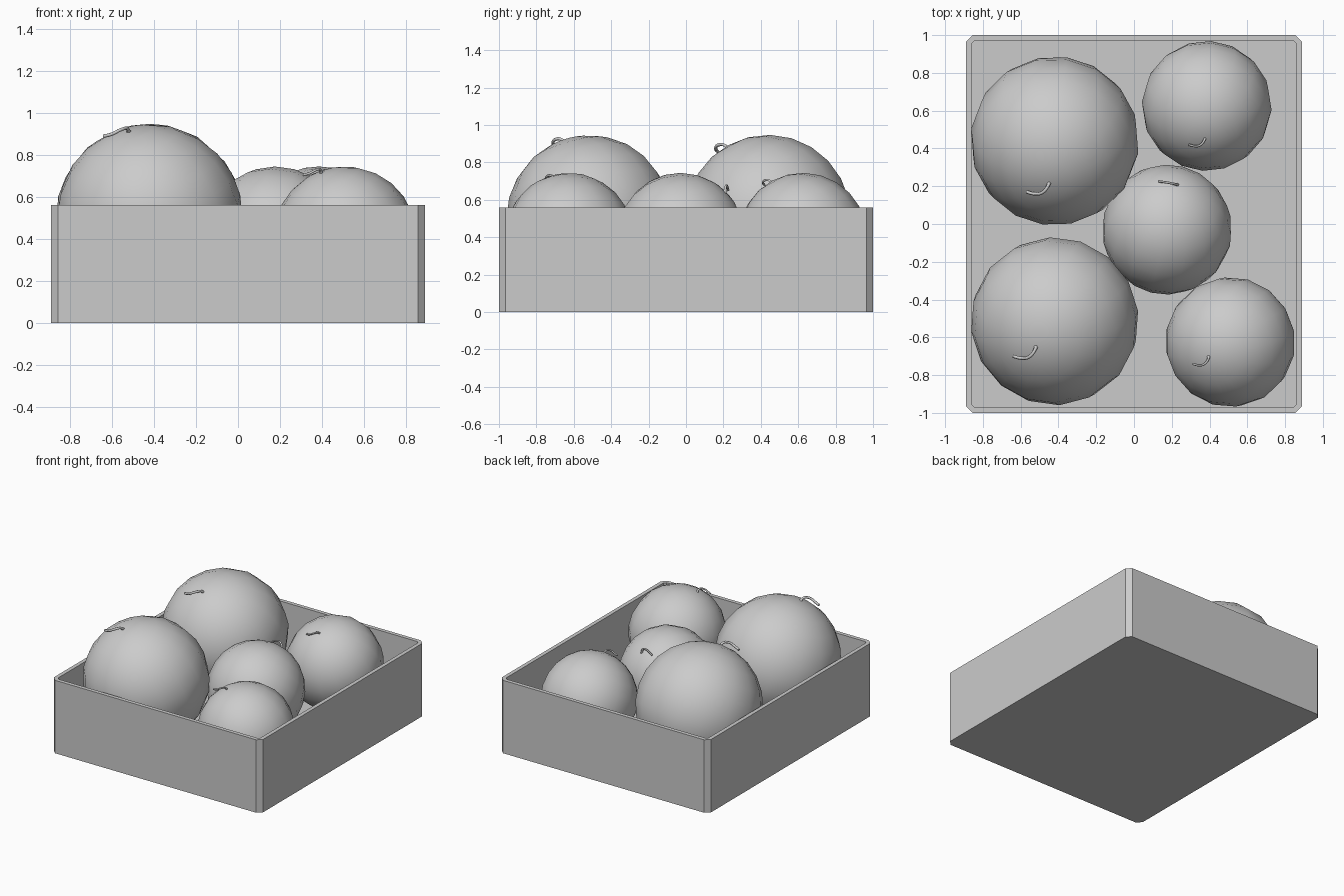
import bpy, bmesh
from mathutils import Vector

cube = bpy.data.objects.get("Cube")
if cube:
    bpy.data.objects.remove(cube)

GREY = (0.6, 0.6, 0.6, 1)
mat = bpy.data.materials.new("plain grey")
mat.diffuse_color = GREY
mat.use_nodes = True
mat.node_tree.nodes["Principled BSDF"].inputs["Base Color"].default_value = GREY


def add_object(name, bm):
    bmesh.ops.recalc_face_normals(bm, faces=bm.faces)
    mesh = bpy.data.meshes.new(name)
    bm.to_mesh(mesh)
    bm.free()
    mesh.materials.append(mat)
    obj = bpy.data.objects.new(name, mesh)
    bpy.context.collection.objects.link(obj)
    return obj


# Open crate: chamfered rectangles joined from outside bottom to inner floor
def chamfered_loop(bm, hx, hy, c, z):
    pts = [(hx, hy - c), (hx - c, hy), (c - hx, hy), (-hx, hy - c),
           (-hx, c - hy), (c - hx, -hy), (hx - c, -hy), (hx, c - hy)]
    return [bm.verts.new((x, y, z)) for x, y in pts]


bm = bmesh.new()
loops = [chamfered_loop(bm, *spec) for spec in (
    (0.89, 1.0, 0.035, 0), (0.89, 1.0, 0.035, 0.56),
    (0.86, 0.97, 0.015, 0.56), (0.86, 0.97, 0.015, 0.05))]
for a, b in zip(loops, loops[1:]):
    for i in range(8):
        j = (i + 1) % 8
        bm.faces.new((a[i], a[j], b[j], b[i]))
bm.faces.new(loops[0])
bm.faces.new(loops[-1])
add_object("crate", bm)


# Fruit: smooth sphere with its pole tilted towards the stem
def add_fruit(name, centre, radius, stem_base):
    bm = bmesh.new()
    bmesh.ops.create_uvsphere(bm, u_segments=16, v_segments=12, radius=1)
    tilt = (Vector(stem_base) - Vector(centre)).to_track_quat("Z", "Y")
    for v in bm.verts:
        v.co = tilt @ v.co * radius + Vector(centre)
    for f in bm.faces:
        f.smooth = True
    add_object(name, bm)


# Stem: thin hooked tube, flared where it joins the fruit
def add_stem(name, base, path, size):
    curve = bpy.data.curves.new(name, "CURVE")
    curve.dimensions = "3D"
    curve.bevel_depth = 0.011 * size
    curve.bevel_resolution = 1
    curve.use_fill_caps = True
    curve.resolution_u = 4
    spline = curve.splines.new("BEZIER")
    spline.bezier_points.add(len(path) - 1)
    for i, (p, offset) in enumerate(zip(spline.bezier_points, path)):
        p.co = Vector(base) + Vector(offset) * size
        p.handle_left_type = p.handle_right_type = "AUTO"
        p.radius = 1.3 if i == 0 else 0.8
    curve.materials.append(mat)
    obj = bpy.data.objects.new(name, curve)
    bpy.context.collection.objects.link(obj)


HOOK = [(0, 0, -0.03), (-0.004, -0.03, 0.012), (-0.035, -0.068, 0.01),
        (-0.08, -0.075, -0.012), (-0.12, -0.065, -0.022)]
SIDE_HOOK = [(0, 0, -0.03), (-0.03, 0.01, 0.045),
             (-0.08, 0.02, 0.05), (-0.15, 0.03, 0.015)]

# name, centre, radius, stem base, stem shape, stem size
FRUITS = [
    ("large_fruit_back", (-0.42, 0.44, 0.5), 0.447, (-0.45, 0.235, 0.88), HOOK, 1),
    ("large_fruit_front", (-0.42, -0.515, 0.5), 0.445, (-0.52, -0.635, 0.91), HOOK, 1),
    ("small_fruit_back", (0.385, 0.625, 0.4), 0.344, (0.375, 0.465, 0.695), HOOK, 0.7),
    ("small_fruit_middle", (0.175, -0.03, 0.4), 0.344, (0.235, 0.205, 0.64), SIDE_HOOK, 0.7),
    ("small_fruit_front", (0.51, -0.625, 0.4), 0.344, (0.395, -0.695, 0.72), HOOK, 0.7),
]
for name, centre, radius, base, path, size in FRUITS:
    add_fruit(name, centre, radius, base)
    add_stem(name + "_stem", base, path, size)
